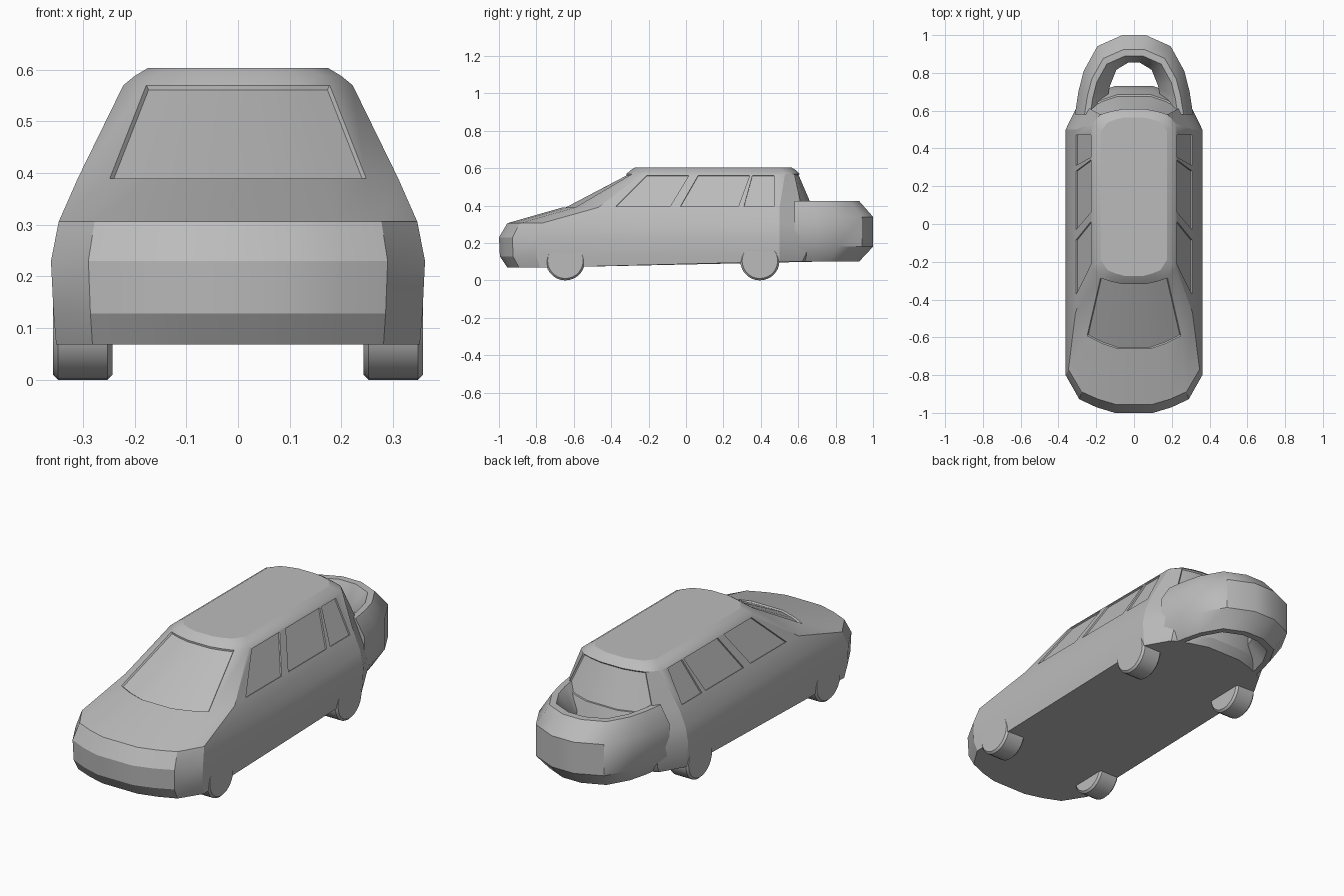
import bpy, bmesh, math
from mathutils import Vector

if "Cube" in bpy.data.objects:
    bpy.data.objects.remove(bpy.data.objects["Cube"])

grey = bpy.data.materials.new("plain grey")
grey.diffuse_color = (0.5, 0.5, 0.5, 1)
grey.use_nodes = True
grey.node_tree.nodes["Principled BSDF"].inputs["Base Color"].default_value = grey.diffuse_color


def finish(name, bm, smooth=True):
    bmesh.ops.recalc_face_normals(bm, faces=bm.faces)
    me = bpy.data.meshes.new(name)
    bm.to_mesh(me)
    bm.free()
    ob = bpy.data.objects.new(name, me)
    bpy.context.collection.objects.link(ob)
    me.materials.append(grey)
    return ob


def smooth(ob, deg=25):
    bpy.ops.object.select_all(action='DESELECT')
    ob.select_set(True)
    bpy.context.view_layer.objects.active = ob
    bpy.ops.object.shade_smooth_by_angle(angle=math.radians(deg))


# Rounded end of an outline: (share of half width, share of the way to the tip)
END = [(.28, 1), (.55, .85), (.8, .64), (1, 0)]


def outline(w, front, front_corner, rear_corner, rear, z_front, z_rear):
    right = [(w * x, front_corner + (front - front_corner) * t, z_front) for x, t in END]
    right += [(w * x, rear_corner + (rear - rear_corner) * t, z_rear) for x, t in reversed(END)]
    return right + [(-x, y, z) for x, y, z in reversed(right)]


# Car body: stacked outlines from floor to roof
layers = [
    (.352, -.955, -.78, .50, .69, .068, .10),
    (.357, -.995, -.80, .50, .72, .128, .14),
    (.362, -1.0, -.80, .50, .73, .23, .23),
    (.347, -.955, -.77, .50, .71, .306, .306),
    (.310, -.66, -.47, .50, .685, .39, .39),
    (.222, -.318, -.23, .53, .608, .57, .57),
    (.200, -.297, -.21, .51, .59, .588, .588),
    (.175, -.275, -.19, .49, .565, .603, .603),
]
bm = bmesh.new()
rings = [[bm.verts.new(p) for p in outline(*l)] for l in layers]
n = len(rings[0])
glass = {"front": [], "rear": []}
for i in range(len(rings) - 1):
    for j in range(n):
        k = (j + 1) % n
        f = bm.faces.new((rings[i][j], rings[i][k], rings[i + 1][k], rings[i + 1][j]))
        if i == 4 and j in (13, 14, 15, 0, 1):
            glass["front"].append(f)
        if i == 4 and j in (5, 6, 7, 8, 9):
            glass["rear"].append(f)
bm.faces.new(rings[0])
bm.faces.new(rings[-1])
bmesh.ops.recalc_face_normals(bm, faces=bm.faces)
# Recessed windscreen and rear window
for faces in glass.values():
    bmesh.ops.inset_region(bm, faces=faces, thickness=.004, depth=-.008, use_even_offset=True)
body = finish("car_body", bm)

# Recessed side windows: bottom start, bottom end, top start, top end along y
windows = [(-.375, -.085, -.21, .015), (-.03, .28, .065, .34), (.31, .47, .355, .47)]
low, high = Vector((.310, 0, .39)), Vector((.222, 0, .57))
normal = Vector((.18, 0, .088)).normalized()
bm = bmesh.new()
for side in (1, -1):
    for b0, b1, t0, t1 in windows:
        quad = [low.lerp(high, s) + Vector((0, y, 0))
                for s, y in ((.03, b0), (.03, b1), (.95, t1), (.95, t0))]
        a, b = [[bm.verts.new(((p + normal * d).x * side, p.y, (p + normal * d).z))
                 for p in quad] for d in (-.008, .03)]
        bm.faces.new(a)
        bm.faces.new(b)
        for j in range(4):
            k = (j + 1) % 4
            bm.faces.new((a[j], a[k], b[k], b[j]))
cutter = finish("window_cutter", bm)
cutter.hide_render = True
mod = body.modifiers.new("windows", 'BOOLEAN')
mod.operation = 'DIFFERENCE'
mod.solver = 'EXACT'
mod.object = cutter
bpy.context.view_layer.objects.active = body
bpy.ops.object.modifier_apply(modifier=mod.name)
bpy.data.objects.remove(cutter)
smooth(body)

# Rear hoop: U-shaped sweep, section points are (half width, tip y, z)
SECTION = [(.313, 1.0, .18), (.313, 1.0, .34), (.262, .925, .425), (.232, .89, .425),
           (.15, .855, .33), (.15, .855, .19), (.232, .89, .10), (.262, .925, .10)]
BEND = [(1, 0), (.94, .29), (.85, .55), (.62, .86), (.2, 1)]
BEND += [(-x, t) for x, t in reversed(BEND)]
START = .58
bm = bmesh.new()
loops = [[bm.verts.new((w * x, START + (tip - START) * t, z)) for w, tip, z in SECTION]
         for x, t in BEND]
m = len(SECTION)
for p, q in zip(loops, loops[1:]):
    for j in range(m):
        k = (j + 1) % m
        bm.faces.new((p[j], p[k], q[k], q[j]))
bm.faces.new(loops[0])
bm.faces.new(loops[-1])
smooth(finish("rear_hoop", bm), 35)

# Wheels with chamfered rims
for end, y in (("front", -.645), ("rear", .395)):
    for side, s in (("right", 1), ("left", -1)):
        bpy.ops.mesh.primitive_cylinder_add(vertices=28, radius=.105, depth=.115,
                                            location=(s * .3005, y, .105),
                                            rotation=(0, math.pi / 2, 0))
        wheel = bpy.context.object
        wheel.name = f"{end}_{side}_wheel"
        wheel.data.materials.append(grey)
        bev = wheel.modifiers.new("chamfer", 'BEVEL')
        bev.width = .01
        bev.limit_method = 'ANGLE'
        bev.angle_limit = math.radians(60)
        smooth(wheel, 30)
